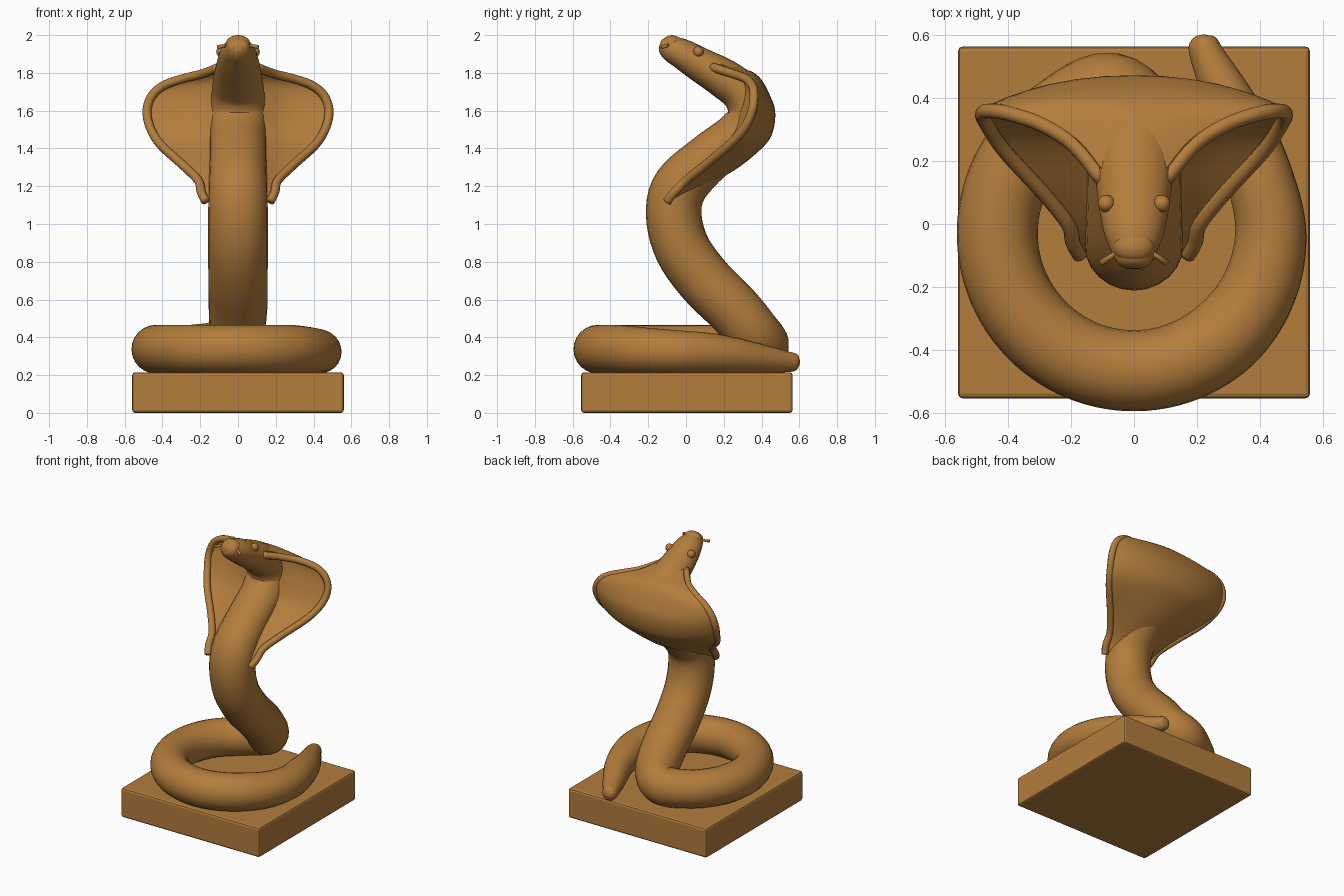
import bpy, bmesh, math
from mathutils import Vector, Quaternion

if "Cube" in bpy.data.objects:
    bpy.data.objects.remove(bpy.data.objects["Cube"], do_unlink=True)

BROWN = (0.45, 0.205, 0.045, 1)
brown = bpy.data.materials.new("warm_brown")
brown.use_nodes = True
brown.diffuse_color = BROWN
brown.node_tree.nodes["Principled BSDF"].inputs["Base Color"].default_value = BROWN


def finish(name, bm, smooth=True):
    bmesh.ops.recalc_face_normals(bm, faces=bm.faces)
    mesh = bpy.data.meshes.new(name)
    bm.to_mesh(mesh)
    bm.free()
    mesh.materials.append(brown)
    for p in mesh.polygons:
        p.use_smooth = smooth
    ob = bpy.data.objects.new(name, mesh)
    bpy.context.collection.objects.link(ob)
    return ob


def spline(rows, steps):
    """Smooth interpolation through rows of numbers."""
    rows = [Vector(r) for r in rows]
    out = []
    for i in range(len(rows) - 1):
        a, b = rows[max(i - 1, 0)], rows[i]
        c, d = rows[i + 1], rows[min(i + 2, len(rows) - 1)]
        for k in range(steps):
            t = k / steps
            out.append(0.5 * (2 * b + (c - a) * t + (2 * a - 5 * b + 4 * c - d) * t**2
                              + (3 * b - a - 3 * c + d) * t**3))
    return out + [rows[-1]]


def loft(name, rings):
    bm = bmesh.new()
    loops = [[bm.verts.new(p) for p in ring] for ring in rings]
    n = len(loops[0])
    for a, b in zip(loops, loops[1:]):
        for i in range(n):
            bm.faces.new((a[i], a[(i + 1) % n], b[(i + 1) % n], b[i]))
    bm.faces.new(loops[0])
    bm.faces.new(loops[-1])
    return finish(name, bm)


def tube(name, rows, steps=5, sides=24):
    """Tube along rows of x, y, z, side radius, normal radius."""
    pts = spline(rows, steps)
    pos = [Vector(p[:3]) for p in pts]
    side, old, rings = Vector((1, 0, 0)), None, []
    for i, p in enumerate(pos):
        tan = (pos[min(i + 1, len(pos) - 1)] - pos[max(i - 1, 0)]).normalized()
        if old:
            side = old.rotation_difference(tan) @ side
        side = (side - tan * side.dot(tan)).normalized()
        norm, old = tan.cross(side), tan
        rings.append([p + side * math.cos(a) * pts[i][3] + norm * math.sin(a) * pts[i][4]
                      for a in (2 * math.pi * k / sides for k in range(sides))])
    return loft(name, rings)


# Pedestal
bm = bmesh.new()
bmesh.ops.create_cube(bm, size=1)
for v in bm.verts:
    v.co = (v.co.x * 1.12, v.co.y * 1.12 + 0.005, (v.co.z + 0.5) * 0.215)
bmesh.ops.bevel(bm, geom=bm.edges[:], offset=0.015, segments=2, affect='EDGES', profile=0.5)
finish("pedestal", bm, False)

# Head, neck, coil and tail in one tube
path = [
    (0, -0.137, 1.955, 0.02, 0.015), (0, -0.125, 1.95, 0.05, 0.04),
    (0, -0.085, 1.93, 0.073, 0.066), (0, -0.02, 1.9, 0.098, 0.08),
    (0, 0.08, 1.84, 0.115, 0.092), (0, 0.2, 1.77, 0.13, 0.105),
    (0, 0.3, 1.69, 0.14, 0.11), (0, 0.34, 1.58, 0.15, 0.12),
    (0, 0.28, 1.47, 0.15, 0.13), (0, 0.12, 1.35, 0.15, 0.13),
    (0, -0.03, 1.2, 0.155, 0.145), (0, -0.065, 1.05, 0.158, 0.147),
    (0, -0.02, 0.87, 0.158, 0.148), (0, 0.1, 0.7, 0.157, 0.148),
    (0, 0.25, 0.55, 0.155, 0.146), (-0.015, 0.36, 0.42, 0.145, 0.142),
    (-0.1, 0.41, 0.355, 0.135, 0.135),
]
for deg in range(125, 381, 17):
    a = math.radians(deg)
    late = max(0, (deg - 310) / 70)
    r = 0.129 - 0.022 * late
    path.append((0.435 * math.cos(a), -0.03 + 0.437 * math.sin(a), 0.337 - 0.02 * late, r, r))
path += [(0.37, 0.25, 0.305, 0.095, 0.095), (0.3, 0.4, 0.285, 0.078, 0.078),
         (0.24, 0.52, 0.272, 0.058, 0.058), (0.217, 0.58, 0.267, 0.045, 0.045),
         (0.212, 0.6, 0.265, 0.015, 0.015)]
tube("snake_body", path)

# Hood rows: height, half width, rim y, back y, belly y
hood = [
    (1.13, 0.165, -0.09, 0.03, -0.14), (1.2, 0.195, -0.02, 0.11, -0.14),
    (1.3, 0.28, 0.1, 0.28, -0.04), (1.42, 0.42, 0.25, 0.42, 0.13),
    (1.5, 0.475, 0.31, 0.463, 0.21), (1.6, 0.49, 0.35, 0.472, 0.235),
    (1.68, 0.465, 0.37, 0.445, 0.25), (1.74, 0.40, 0.365, 0.415, 0.26),
    (1.78, 0.29, 0.33, 0.385, 0.25), (1.81, 0.18, 0.265, 0.34, 0.22),
    (1.85, 0.1, 0.17, 0.22, 0.16),
]
rings = []
for z, w, rim, back, belly in spline(hood, 4):
    ring = []
    for k in range(17):
        u = -math.cos(math.pi * k / 16)
        ring.append((u * w, rim + (back - rim) * (1 - abs(u)**2.2)**0.8, z))
    for k in range(15, 0, -1):
        u = -math.cos(math.pi * k / 16)
        bump = math.exp(-(u * w / 0.17)**2) * (1 - u * u)
        ring.append((u * w, rim + (belly - rim) * bump, z))
    rings.append(ring)
loft("hood", rings)

# Rolled rim of the hood, eyes, tongue prongs and fangs on each side
rim_path = [(0.172, -0.1, 1.12), (0.195, -0.06, 1.17), (0.21, 0, 1.23), (0.29, 0.1, 1.31),
            (0.41, 0.23, 1.42), (0.465, 0.31, 1.51), (0.482, 0.35, 1.6), (0.455, 0.36, 1.68),
            (0.39, 0.35, 1.735), (0.29, 0.315, 1.77), (0.19, 0.25, 1.795), (0.1, 0.14, 1.83)]


def spike(name, start, end, r0, r1):
    start, end = Vector(start), Vector(end)
    bm = bmesh.new()
    bmesh.ops.create_cone(bm, cap_ends=True, segments=8, radius1=r0, radius2=r1,
                          depth=(end - start).length)
    rot = (end - start).to_track_quat('Z', 'Y')
    for v in bm.verts:
        v.co = rot @ v.co + (start + end) / 2
    finish(name, bm)


for s, label in ((1, "left"), (-1, "right")):
    tube(label + "_hood_rim", [(s * x, y, z, 0.024, 0.024) for x, y, z in rim_path], 4, 10)
    bm = bmesh.new()
    bmesh.ops.create_uvsphere(bm, u_segments=14, v_segments=8, radius=0.028)
    bmesh.ops.translate(bm, verts=bm.verts, vec=(s * 0.088, 0.065, 1.912))
    finish(label + "_eye", bm)
    spike(label + "_tongue_prong", (s * 0.04, -0.08, 1.95), (s * 0.105, -0.125, 1.937), 0.006, 0.011)
    spike(label + "_fang", (s * 0.02, -0.11, 1.945), (s * 0.025, -0.145, 1.93), 0.007, 0.002)

# Brow bump at the top of the snout
bm = bmesh.new()
bmesh.ops.create_uvsphere(bm, u_segments=18, v_segments=10, radius=1)
for v in bm.verts:
    v.co = (v.co.x * 0.066, v.co.y * 0.05 - 0.075, v.co.z * 0.045 + 1.955)
finish("snout", bm)
